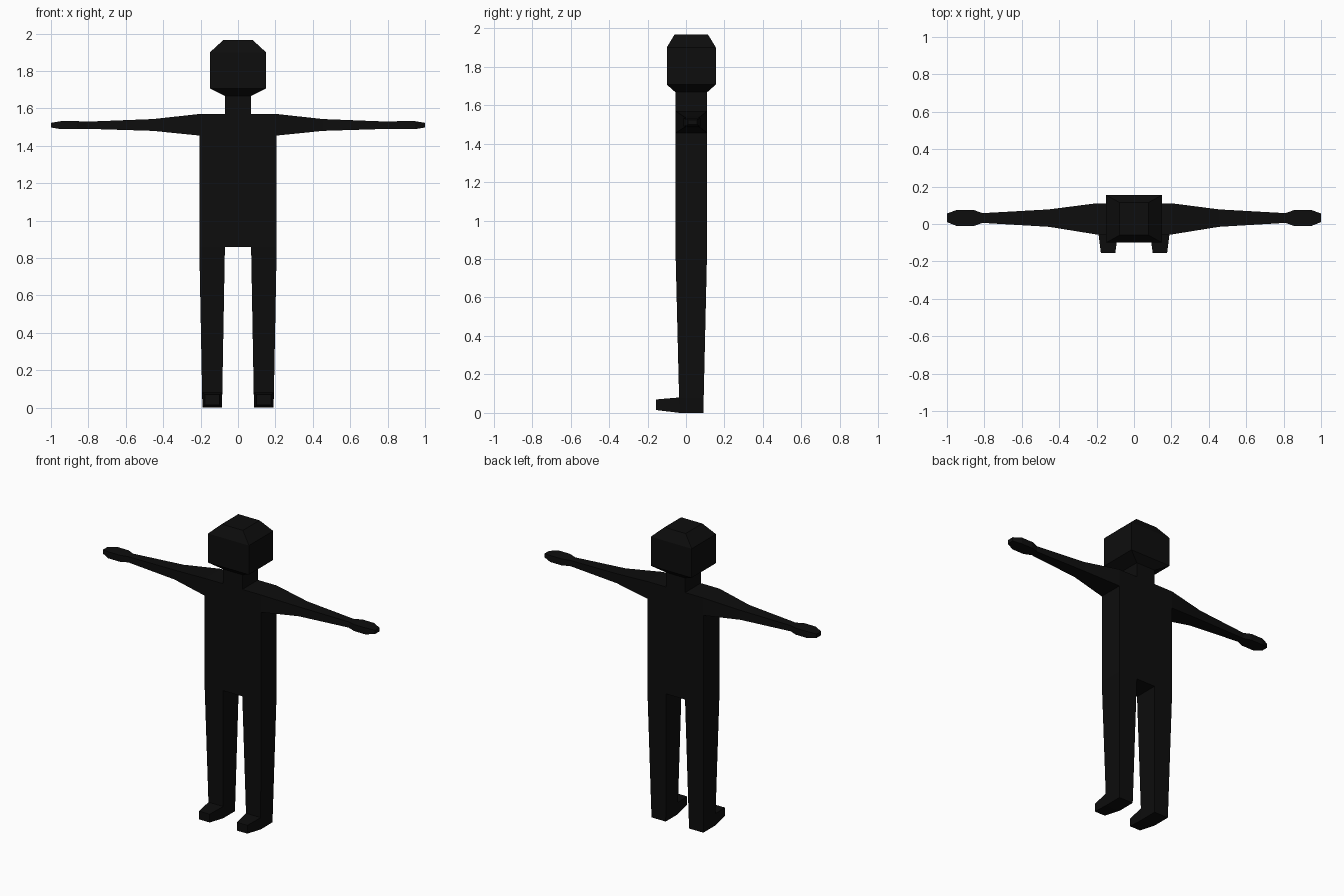
import bpy, bmesh
from mathutils import Vector

if "Cube" in bpy.data.objects:
    bpy.data.objects.remove(bpy.data.objects["Cube"])

bm = bmesh.new()


def face_at(x, y, z):
    """Face whose centre is nearest to a point."""
    p = Vector((x, y, z))
    return min(bm.faces, key=lambda f: (f.calc_center_median() - p).length)


def extrude(face, rings):
    """Extrude a quad through boxes of (x range, y range, z range)."""
    for ring in rings:
        mid = face.calc_center_median()
        face = bmesh.ops.extrude_discrete_faces(bm, faces=[face])["faces"][0]
        for v in face.verts:
            v.co = [r[1 if c > m else 0] if isinstance(r, tuple) else r
                    for r, c, m in zip(ring, v.co, mid)]


# Right half of the torso, cut where the neck, arm and leg begin
FRONT, BACK = -0.055, 0.11
bmesh.ops.create_cube(bm, size=1)
for v in bm.verts:
    v.co = (0.207 if v.co.x > 0 else 0,
            BACK if v.co.y > 0 else FRONT,
            1.57 if v.co.z > 0 else 0.86)
for co, no in (((0.07, 0, 0), (1, 0, 0)), ((0, 0, 1.455), (0, 0, 1))):
    bmesh.ops.bisect_plane(bm, geom=bm.verts[:] + bm.edges[:] + bm.faces[:],
                           plane_co=co, plane_no=no)

# Neck and head
extrude(face_at(0.035, 0.03, 1.57), [
    ((0, 0.07), (FRONT, BACK), 1.667),
    ((0, 0.15), (-0.10, 0.155), 1.707),
    ((0, 0.15), (-0.10, 0.155), 1.90),
    ((0, 0.078), (-0.06, 0.115), 1.966)])

# Arm and hand
extrude(face_at(0.207, 0.03, 1.51), [
    (0.455, (-0.015, 0.078), (1.48, 1.543)),
    (0.81, (0.006, 0.058), (1.491, 1.529)),
    (0.86, (-0.012, 0.076), (1.489, 1.532)),
    (0.945, (-0.012, 0.076), (1.489, 1.532)),
    (1.0, (0.01, 0.056), (1.498, 1.523))])

# Leg
extrude(face_at(0.138, 0.03, 0.86), [
    ((0.084, 0.192), (-0.036, 0.092), 0.08),
    ((0.086, 0.19), (-0.034, 0.09), 0.0)])

# Foot
extrude(face_at(0.138, -0.035, 0.04), [
    ((0.10, 0.177), -0.155, (0.015, 0.07))])

# Open the centre seam for mirroring
bmesh.ops.recalc_face_normals(bm, faces=bm.faces[:])
seam = [f for f in bm.faces if all(abs(v.co.x) < 1e-5 for v in f.verts)]
bmesh.ops.delete(bm, geom=seam, context='FACES')

mesh = bpy.data.meshes.new("body")
bm.to_mesh(mesh)
bm.free()
body = bpy.data.objects.new("body", mesh)
bpy.context.collection.objects.link(body)

mirror = body.modifiers.new("mirror", 'MIRROR')
mirror.use_axis[0] = True
mirror.use_clip = True

black = bpy.data.materials.new("black")
black.diffuse_color = (0.004, 0.004, 0.004, 1)
black.use_nodes = True
black.node_tree.nodes["Principled BSDF"].inputs["Base Color"].default_value = black.diffuse_color
mesh.materials.append(black)
